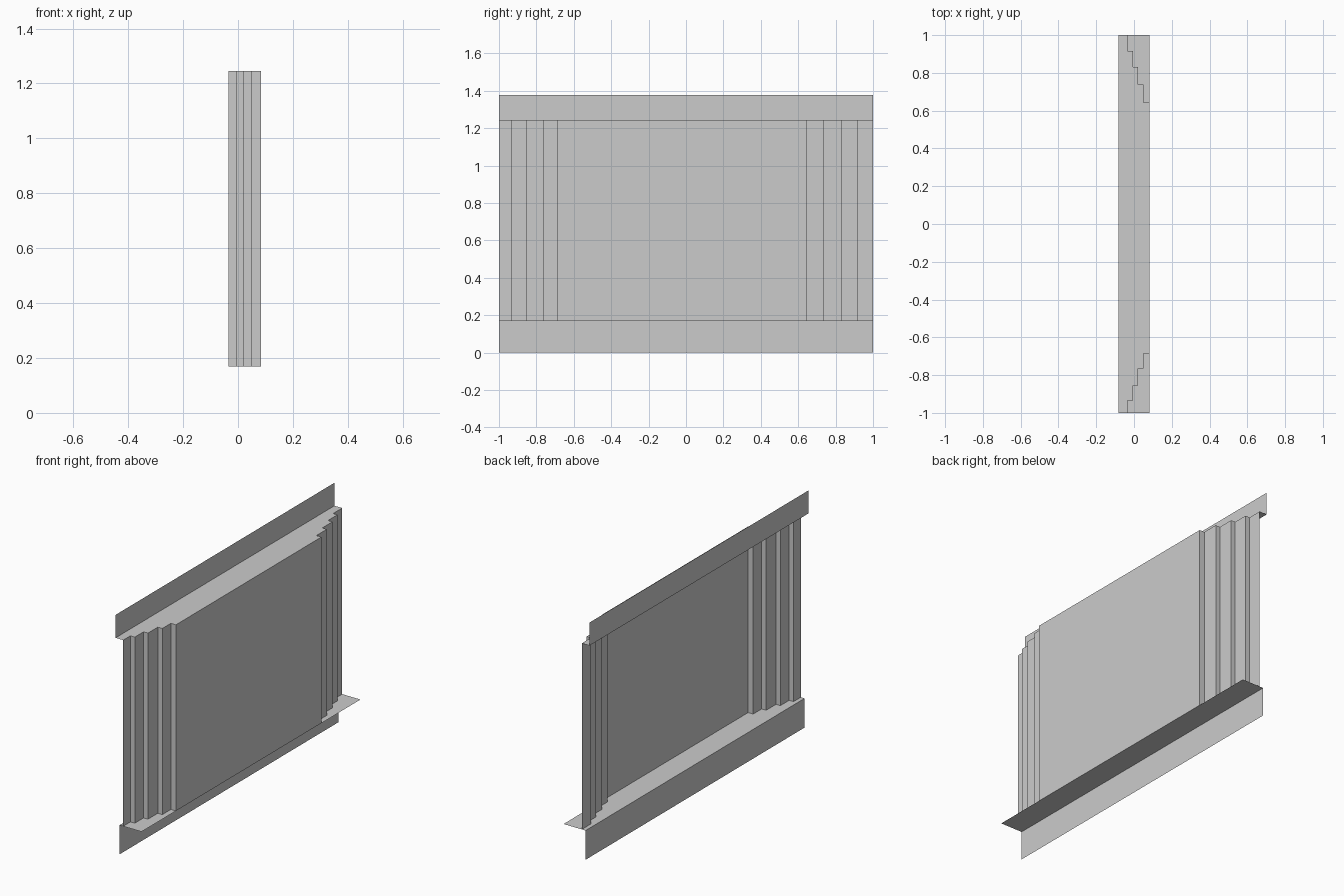
import bpy

if "Cube" in bpy.data.objects:
    bpy.data.objects.remove(bpy.data.objects["Cube"])

X_BACK, X_FRONT = -0.083, 0.083
Z_SILL, Z_HEAD, Z_TOP = 0.169, 1.245, 1.378


def make(name, verts, faces):
    mesh = bpy.data.meshes.new(name)
    mesh.from_pydata(verts, [], faces)
    mesh.update()
    ob = bpy.data.objects.new(name, mesh)
    bpy.context.collection.objects.link(ob)
    return ob


def extrude_z(name, path, z0, z1):
    """Vertical sheet following a plan path."""
    n = len(path)
    verts = [(x, y, z) for z in (z0, z1) for x, y in path]
    return make(name, verts, [(i, i + 1, n + i + 1, n + i) for i in range(n - 1)])


def flat(name, outline, z):
    """Horizontal sheet from a plan outline."""
    return make(name, [(x, y, z) for x, y in outline], [tuple(range(len(outline)))])


# stepped plan of the wall: depth of each step and the y of each riser
depths = [-0.034, -0.006, 0.022, 0.051, X_FRONT]
low_risers = [-0.934, -0.854, -0.764, -0.686]
high_risers = [0.643, 0.738, 0.831, 0.917]
levels = depths + depths[-2::-1]
breaks = [-1.0] + low_risers + high_risers + [1.0]
path = [(x, y) for i, x in enumerate(levels) for y in breaks[i:i + 2]]

# stepped wall
extrude_z("stepped_wall", path, Z_SILL, Z_HEAD)

# top cover, following the steps, and its upright flange
flat("top_cover", path + [(X_BACK, 1), (X_BACK, -1)], Z_HEAD)
extrude_z("top_flange", [(X_BACK, -1), (X_BACK, 1)], Z_HEAD, Z_TOP)

# bottom ledge and its hanging flange
X_SKIRT = -0.058
flat("bottom_ledge", [(X_SKIRT, -1), (X_FRONT, -1), (X_FRONT, 1), (X_SKIRT, 1)], Z_SILL)
extrude_z("bottom_flange", [(X_SKIRT, -1), (X_SKIRT, 1)], 0, Z_SILL)
